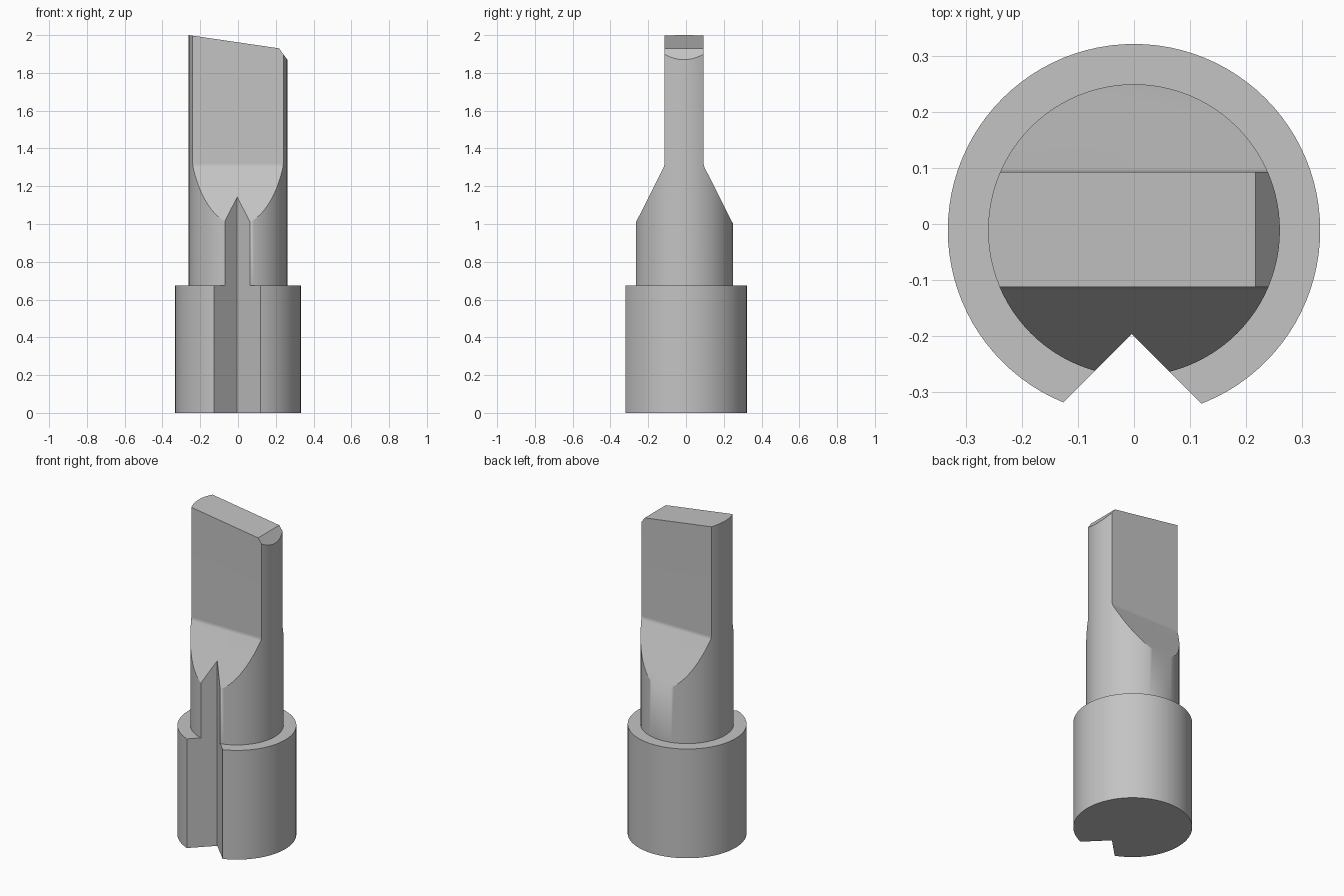
import bpy, bmesh, math
from mathutils import Vector

cube = bpy.data.objects.get("Cube")
if cube:
    bpy.data.objects.remove(cube, do_unlink=True)

CY = -0.011                      # axis of the round body in y
COLLAR_R, SHAFT_R = 0.333, 0.261
COLLAR_TOP = 0.675

grey = bpy.data.materials.new("light grey")
grey.use_nodes = True
colour = (0.55, 0.55, 0.55, 1)
grey.diffuse_color = colour
grey.node_tree.nodes["Principled BSDF"].inputs["Base Color"].default_value = colour


def to_object(name, bm):
    bmesh.ops.recalc_face_normals(bm, faces=bm.faces)
    mesh = bpy.data.meshes.new(name)
    bm.to_mesh(mesh)
    bm.free()
    mesh.materials.append(grey)
    obj = bpy.data.objects.new(name, mesh)
    bpy.context.collection.objects.link(obj)
    return obj


def prism(name, points, place, start, end):
    """Extrude a 2D outline; place(u, v, depth) gives the 3D position."""
    bm = bmesh.new()
    low = [bm.verts.new(place(u, v, start)) for u, v in points]
    high = [bm.verts.new(place(u, v, end)) for u, v in points]
    bm.faces.new(low)
    bm.faces.new(high)
    for i in range(len(points)):
        j = (i + 1) % len(points)
        bm.faces.new((low[i], low[j], high[j], high[i]))
    return to_object(name, bm)


def carve(obj, cutter, operation):
    mod = obj.modifiers.new(cutter.name, "BOOLEAN")
    mod.operation, mod.solver, mod.object = operation, "EXACT", cutter
    bpy.context.view_layer.objects.active = obj
    bpy.ops.object.modifier_apply(modifier=mod.name)
    bpy.data.objects.remove(cutter, do_unlink=True)


# Turned body: wide collar below, slim shaft above
bm = bmesh.new()
outline = [(0, 0), (COLLAR_R, 0), (COLLAR_R, COLLAR_TOP),
           (SHAFT_R, COLLAR_TOP), (SHAFT_R, 2.1), (0, 2.1)]
verts = [bm.verts.new((r, CY, z)) for r, z in outline]
edges = [bm.edges.new(pair) for pair in zip(verts, verts[1:])]
bmesh.ops.spin(bm, geom=verts + edges, cent=(0, CY, 0), axis=(0, 0, 1),
               angle=math.tau, steps=96, use_duplicate=False)
bmesh.ops.remove_doubles(bm, verts=bm.verts, dist=1e-5)
bmesh.ops.dissolve_limit(bm, angle_limit=0.001, verts=bm.verts, edges=bm.edges)
body = to_object("pin_body", bm)

# Flat blade with sloping shoulders, softened at the bend
half = [(0.5, -0.1), (0.5, 0.70), (0.4, 0.722), (0.108, 1.30),
        (0.103, 1.32), (0.103, 2.2)]
blade = [(CY + 0.001 + y, z) for y, z in half]
blade += [(CY + 0.001 - y, z) for y, z in reversed(half)]
carve(body, prism("blade_cutter", blade, lambda u, v, d: (d, u, v), -0.5, 0.5),
      "INTERSECT")

# Slanted tip with a steep corner chamfer
tip = [(-0.5, -0.2), (0.5, -0.2), (0.5, 1.55), (0.261, 1.87),
       (0.217, 1.93), (-0.261, 2.0), (-0.5, 2.035)]
carve(body, prism("tip_cutter", tip, lambda u, v, d: (u, d, v), -0.6, 0.6),
      "INTERSECT")

# V groove up the front
groove = [(-0.004, -0.197), (-0.304, -0.497), (0.296, -0.497)]
carve(body, prism("groove_cutter", groove, lambda u, v, d: (u, v, d), -0.3, 1.6),
      "DIFFERENCE")

# Smooth round sides, crisp cuts
bpy.ops.object.select_all(action="DESELECT")
body.select_set(True)
bpy.context.view_layer.objects.active = body
bpy.ops.object.shade_smooth_by_angle(angle=math.radians(30))
weighted = body.modifiers.new("even shading", "WEIGHTED_NORMAL")
weighted.keep_sharp = True
